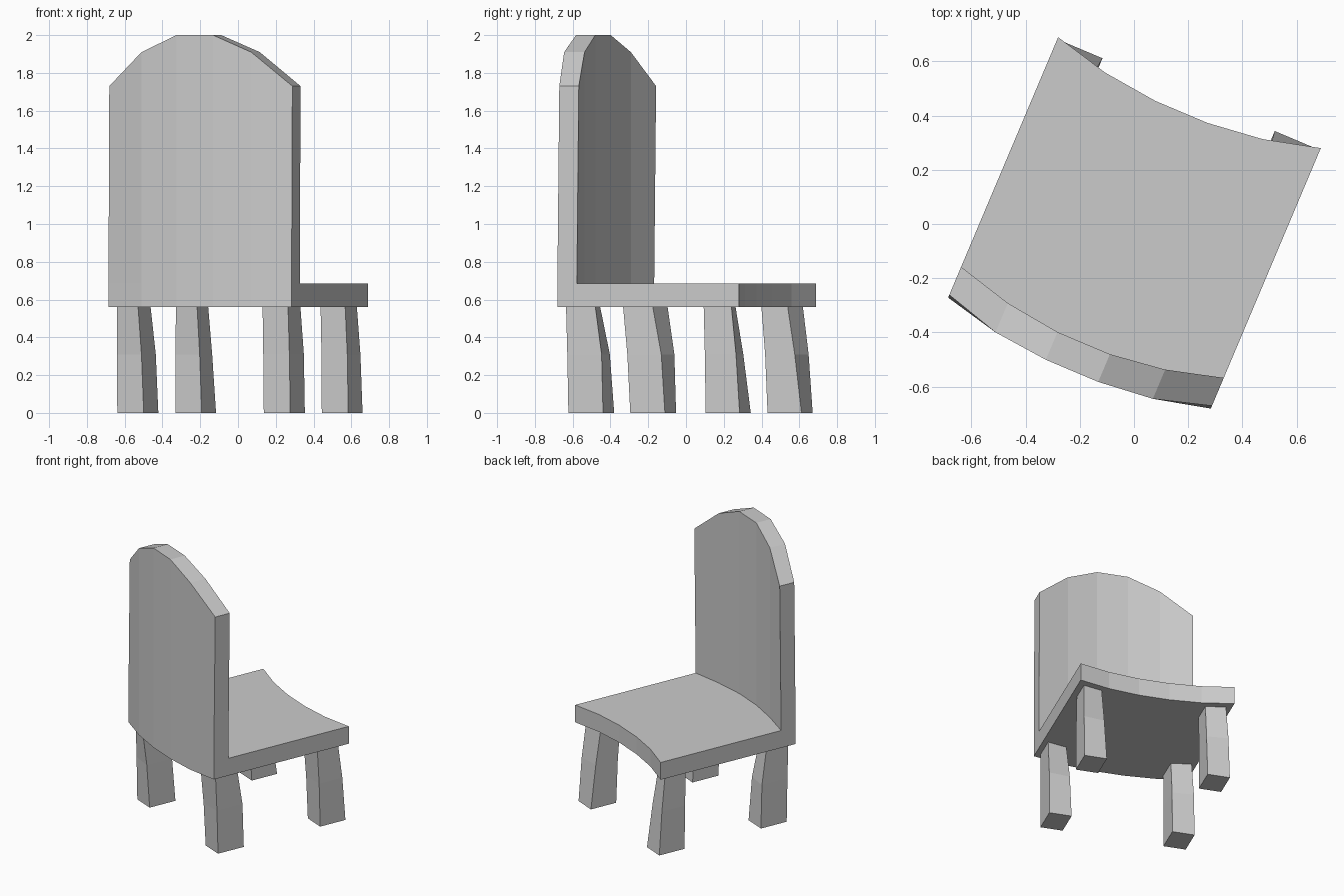
import bpy, bmesh, math

if "Cube" in bpy.data.objects:
    bpy.data.objects.remove(bpy.data.objects["Cube"])

TURN = math.radians(-22.9)  # the whole chair is turned about z


def make_object(name, bm, mirror=False):
    bmesh.ops.recalc_face_normals(bm, faces=bm.faces)
    mesh = bpy.data.meshes.new(name)
    bm.to_mesh(mesh)
    bm.free()
    obj = bpy.data.objects.new(name, mesh)
    obj.rotation_euler.z = TURN
    bpy.context.collection.objects.link(obj)
    if mirror:
        mod = obj.modifiers.new("mirror", 'MIRROR')
        mod.use_mirror_merge = False
    return obj


def loft(name, rings, mirror=False):
    """Closed solid through rings of equal point count."""
    bm = bmesh.new()
    loops = [[bm.verts.new(p) for p in ring] for ring in rings]
    n = len(loops[0])
    for a, b in zip(loops, loops[1:]):
        for i in range(n):
            j = (i + 1) % n
            bm.faces.new((a[i], a[j], b[j], b[i]))
    bm.faces.new(loops[0])
    bm.faces.new(loops[-1])
    return make_object(name, bm, mirror)


# Shared five-segment arc across the width
XS = [-0.526, -0.315, -0.105, 0.105, 0.315, 0.526]
BACK = [-0.517, -0.567, -0.588, -0.588, -0.567, -0.517]
INNER = [-0.405, -0.45, -0.477, -0.477, -0.45, -0.405]
FRONT = [0.526, 0.473, 0.449, 0.449, 0.473, 0.526]
TOPS = [1.73, 1.91, 2.0, 2.0, 1.91, 1.73]
SEAT_LOW, SEAT_TOP = 0.56, 0.685

# Curved seat slab
outline = list(zip(XS, BACK)) + list(zip(XS, FRONT))[::-1]
loft("seat", [[(x, y, z) for x, y in outline] for z in (SEAT_LOW, SEAT_TOP)])

# Curved backrest with arched top, its side edges leaning slightly forward
slices = []
for x, yo, yi, top in zip(XS, BACK, INNER, TOPS):
    lean = 0.011 if abs(x) > 0.5 else 0
    slices.append([(x, yo, SEAT_TOP), (x, yi, SEAT_TOP),
                   (x, yi + lean, top), (x, yo + lean, top)])
loft("backrest", slices)


# Bent legs: each level is (z, inner x, outer x, inner y range, outer y range)
def leg_pair(name, levels):
    rings = [[(xi, i0, z), (xo, o0, z), (xo, o1, z), (xi, i1, z)]
             for z, xi, xo, (i0, i1), (o0, o1) in levels]
    loft(name, rings, mirror=True)


leg_pair("back_legs", [
    (0.0, 0.345, 0.497, (-0.466, -0.267), (-0.466, -0.267)),
    (0.31, 0.35, 0.495, (-0.485, -0.29), (-0.473, -0.276)),
    (0.565, 0.358, 0.491, (-0.513, -0.343), (-0.482, -0.314))])
leg_pair("front_legs", [
    (0.0, 0.345, 0.497, (0.323, 0.518), (0.323, 0.518)),
    (0.31, 0.35, 0.494, (0.307, 0.477), (0.317, 0.496)),
    (0.565, 0.355, 0.486, (0.283, 0.434), (0.307, 0.466))])
